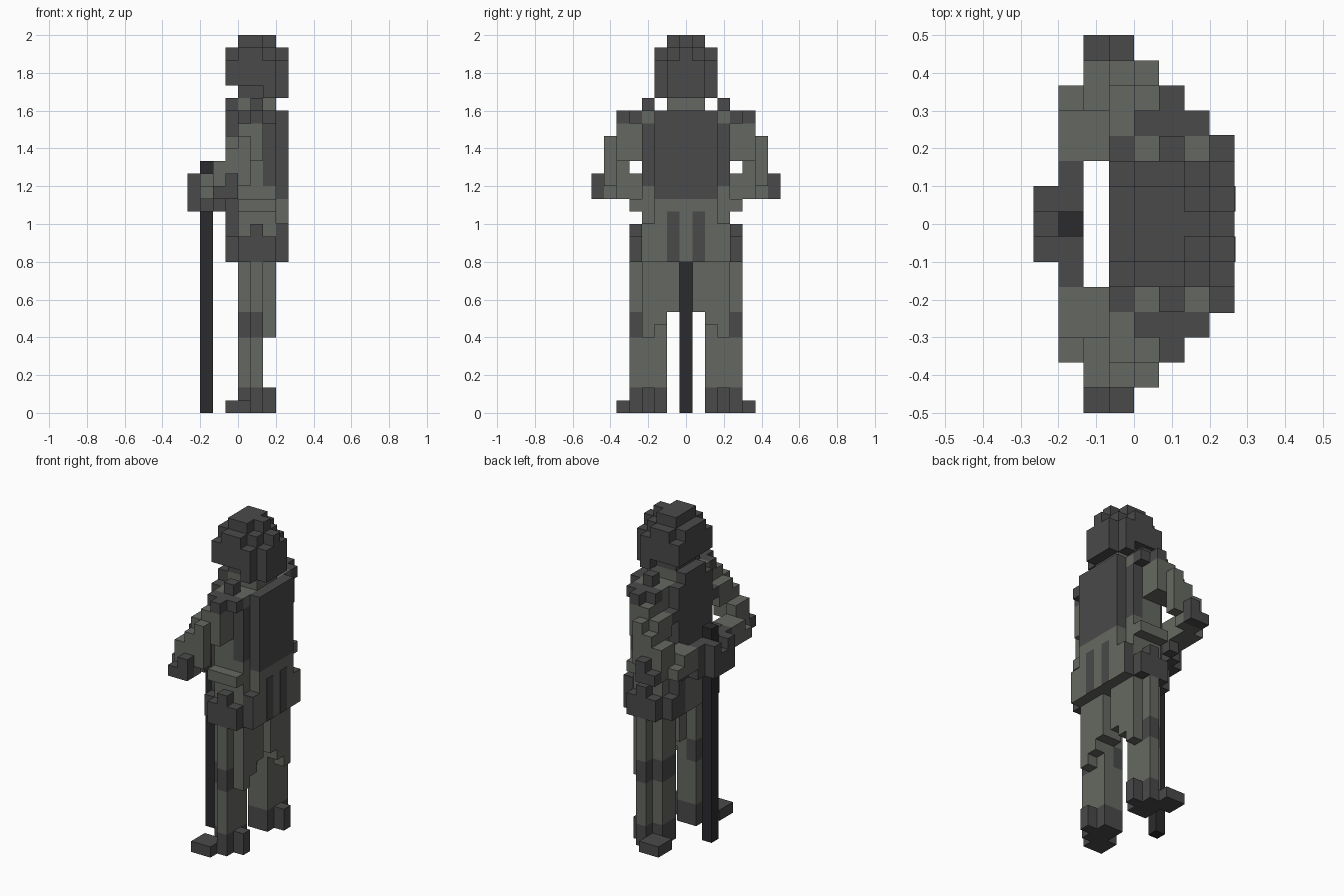
import bpy, bmesh
from mathutils import Matrix, Vector

if "Cube" in bpy.data.objects:
    bpy.data.objects.remove(bpy.data.objects["Cube"])

V = 1 / 15  # edge of one block


def material(name, rgb):
    m = bpy.data.materials.new(name)
    m.use_nodes = True
    m.diffuse_color = (*rgb, 1)
    m.node_tree.nodes["Principled BSDF"].inputs["Base Color"].default_value = (*rgb, 1)
    return m


GREY = material("olive grey cloth", (0.131, 0.138, 0.120))
DARK = material("dark grey gear", (0.068, 0.068, 0.068))
BLACK = material("black stick", (0.024, 0.024, 0.026))


def part(name, mat, *boxes, mirror=False):
    """Boxes as (x0, x1, y0, y1, z0, z1) in blocks; mirrored parts are given on +y."""
    for side, label in ((1, "right_"), (-1, "left_")) if mirror else ((1, ""),):
        bm = bmesh.new()
        for x0, x1, y0, y1, z0, z1 in boxes:
            centre = Vector((x0 + x1, side * (y0 + y1), z0 + z1)) * V / 2
            size = Vector((x1 - x0, y1 - y0, z1 - z0)) * V
            bmesh.ops.create_cube(bm, size=1, matrix=Matrix.Translation(centre) @ Matrix.Diagonal((*size, 1)))
        mesh = bpy.data.meshes.new(label + name)
        bm.to_mesh(mesh)
        bm.free()
        mesh.materials.append(mat)
        bpy.context.collection.objects.link(bpy.data.objects.new(label + name, mesh))


def mid(x0, x1, half, z0, z1):
    """Box centred across the body."""
    return (x0, x1, -half, half, z0, z1)


# Head and neck
part("head", DARK,
     mid(-1, 3, 2.5, 26, 28), mid(0, 3, 1.5, 25, 26), mid(2, 3, 2.5, 25, 26),
     mid(3, 4, 1.5, 25, 28), mid(3, 4, 0.5, 28, 29), mid(-1, 3, 1.5, 28, 29),
     mid(0, 2, 2.5, 28, 29), mid(0, 2, 1.5, 29, 30), mid(2, 3, 0.5, 29, 30))
part("neck", GREY, mid(0, 3, 1.5, 24, 25))

# Torso with chest plate, back pack and shoulder straps
part("torso", GREY, mid(0, 2, 3.5, 17, 24), mid(2, 3, 2.5, 17, 24))
part("torso_corner", GREY, (2, 3, 2.5, 3.5, 17, 18), (2, 3, 2.5, 3.5, 23, 24), mirror=True)
part("chest_plate", DARK, mid(-1, 0, 2.5, 18, 24), mid(-1, 0, 1.5, 24, 25), mid(-1, 0, 3.5, 21, 22))
part("back_pack", DARK, mid(3, 4, 2.5, 17, 24))
part("pack_side", DARK, (2, 3, 2.5, 3.5, 18, 23), mirror=True)
part("strap", DARK, (1, 2, 2.5, 3.5, 24, 25), mirror=True)

# Jacket skirt, belt and pouches
part("jacket_skirt", GREY, mid(0, 3, 3.5, 12, 17), mid(3, 4, 2.5, 12, 17), mid(-1, 0, 1.5, 12, 18))
part("skirt_corner", GREY, (3, 4, 2.5, 3.5, 12, 15), mirror=True)
part("skirt_stripe", DARK, (4, 4.03, 0.5, 1.5, 12, 16), mirror=True)
part("skirt_trim", DARK, (3, 4, 3.5, 3.53, 12, 15), (3, 4, 2.5, 3.5, 15, 15.03), mirror=True)
part("front_pouch", DARK, (-1, 0, 1.5, 3.5, 12, 14), (-1, 0, 1.5, 2.5, 14, 18), mirror=True)
part("side_pouch", DARK, (0, 3, 3.5, 4.5, 12, 14), (1, 2, 3.5, 4.5, 14, 15), mirror=True)
part("belt_bag", GREY, (0, 3, 3.5, 4.5, 16, 17), mirror=True)

# Arms bent forward to the stick
part("shoulder_pad", DARK, (0, 3, 3.5, 4.5, 23, 24), (1, 2, 4.5, 5.5, 23, 24), mirror=True)
part("upper_arm", GREY, (0, 2, 3.5, 5.5, 20, 23), (-1, 0, 3.5, 5.5, 20, 22),
     (0, 1, 5.5, 6.5, 18, 22), (-1, 0, 5.5, 6.5, 17, 21), mirror=True)
part("forearm", GREY, (-2, -1, 4.5, 6.5, 17, 20), (-3, -1, 2.5, 4.5, 17, 19),
     (-3, -2, 4.5, 5.5, 17, 18), mirror=True)
part("elbow_pad", DARK, (-2, -1, 6.5, 7.5, 17, 18), (-1, 0, 6.5, 7.5, 17, 19), mirror=True)
part("hand", DARK, (-3, -2, 0.5, 2.5, 16, 19), (-4, -3, 0.5, 1.5, 16, 19),
     (-4, -3, 0, 0.5, 16, 18), (-2, -1, 2.5, 3.5, 16, 17), mirror=True)
part("walking_stick", BLACK, mid(-3, -2, 0.5, 0, 20))

# Legs, knee pads and boots
part("shin", GREY, (0, 2, 1.5, 3.5, 2, 6), (1, 2, 3.5, 4.5, 2, 6), mirror=True)
part("thigh", GREY, (0, 2, 1.5, 3.5, 8, 12), (1, 2, 3.5, 4.5, 8, 12), (1, 2, 1.5, 2.5, 6, 8),
     (2, 3, 1.5, 2.5, 7, 12), (2, 3, 2.5, 3.5, 6, 12), (1, 3, 0.5, 1.5, 8, 12), mirror=True)
part("knee_pad", DARK, (0, 1, 1.5, 3.5, 6, 8), (1, 2, 2.5, 4.5, 6, 8), mirror=True)
part("boot", DARK, (0, 2, 1.5, 3.5, 0, 2), (1, 2, 3.5, 4.5, 0, 2),
     (2, 3, 2.5, 3.5, 0, 2), (-1, 1, 3.5, 5.5, 0, 1), mirror=True)
